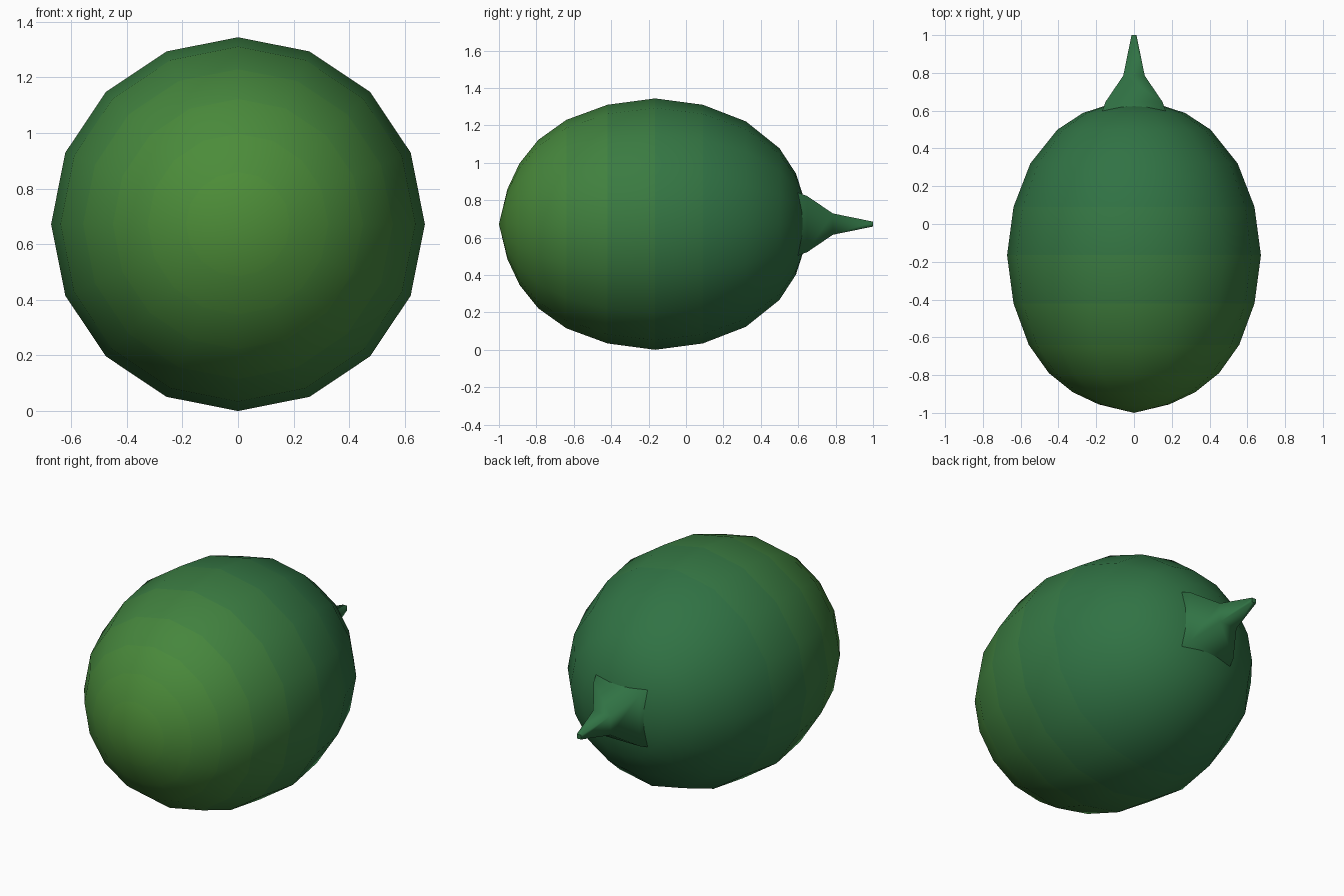
import bpy, bmesh, math

if "Cube" in bpy.data.objects:
    bpy.data.objects.remove(bpy.data.objects["Cube"])

CZ = 0.672  # height of the long axis


def material(name, t):
    # t = 0 at the yellowish front, 1 at the bluish back
    a, b = (0.075, 0.27, 0.04), (0.03, 0.17, 0.058)
    m = bpy.data.materials.new(name)
    m.diffuse_color = [a[i] + (b[i] - a[i]) * t for i in range(3)] + [1]
    m.use_nodes = True
    m.node_tree.nodes["Principled BSDF"].inputs["Base Color"].default_value = m.diffuse_color
    return m


def lathe(name, profile, sides, offset, mats):
    # rings of (y, radius) around the y axis; radius 0 makes a pole
    bm = bmesh.new()
    rings = []
    for y, r in profile:
        n = 1 if r == 0 else sides
        rings.append([bm.verts.new((r * math.cos(offset + math.tau * k / sides), y,
                                    CZ + r * math.sin(offset + math.tau * k / sides)))
                      for k in range(n)])
    for j, (a, b) in enumerate(zip(rings, rings[1:])):
        for k in range(sides):
            vs = []
            for v in (a[k % len(a)], a[(k + 1) % len(a)],
                      b[(k + 1) % len(b)], b[k % len(b)]):
                if v not in vs:
                    vs.append(v)
            f = bm.faces.new(vs)
            f.material_index = min(j, len(mats) - 1)
            f.smooth = True
    for ring in (rings[0], rings[-1]):
        if len(ring) > 2:
            bm.faces.new(ring)
    bmesh.ops.recalc_face_normals(bm, faces=bm.faces)
    me = bpy.data.meshes.new(name)
    bm.to_mesh(me)
    bm.free()
    for m in mats:
        me.materials.append(m)
    ob = bpy.data.objects.new(name, me)
    bpy.context.collection.objects.link(ob)
    return ob


# egg-shaped fruit body, colour graded from front to back
body = [(-1, 0), (-0.955, 0.187), (-0.89, 0.325), (-0.79, 0.45), (-0.64, 0.557),
        (-0.42, 0.638), (-0.165, 0.672), (0.09, 0.638), (0.32, 0.549),
        (0.5, 0.405), (0.588, 0.27), (0.63, 0.14), (0.645, 0)]
steps = [0, 0.08, 0.18, 0.32, 0.5, 0.72, 0.9, 1]
shades = [material("skin_%d" % i, t) for i, t in enumerate(steps)]
lathe("fruit_body", body, 16, 0, shades)

# square pointed stem, flared where it meets the fruit
stem = [(0.58, 0.175), (0.648, 0.15), (0.785, 0.057), (1.0, 0.013)]
lathe("stem", [(y, w * math.sqrt(2)) for y, w in stem], 4, math.pi / 4, [shades[-1]])
